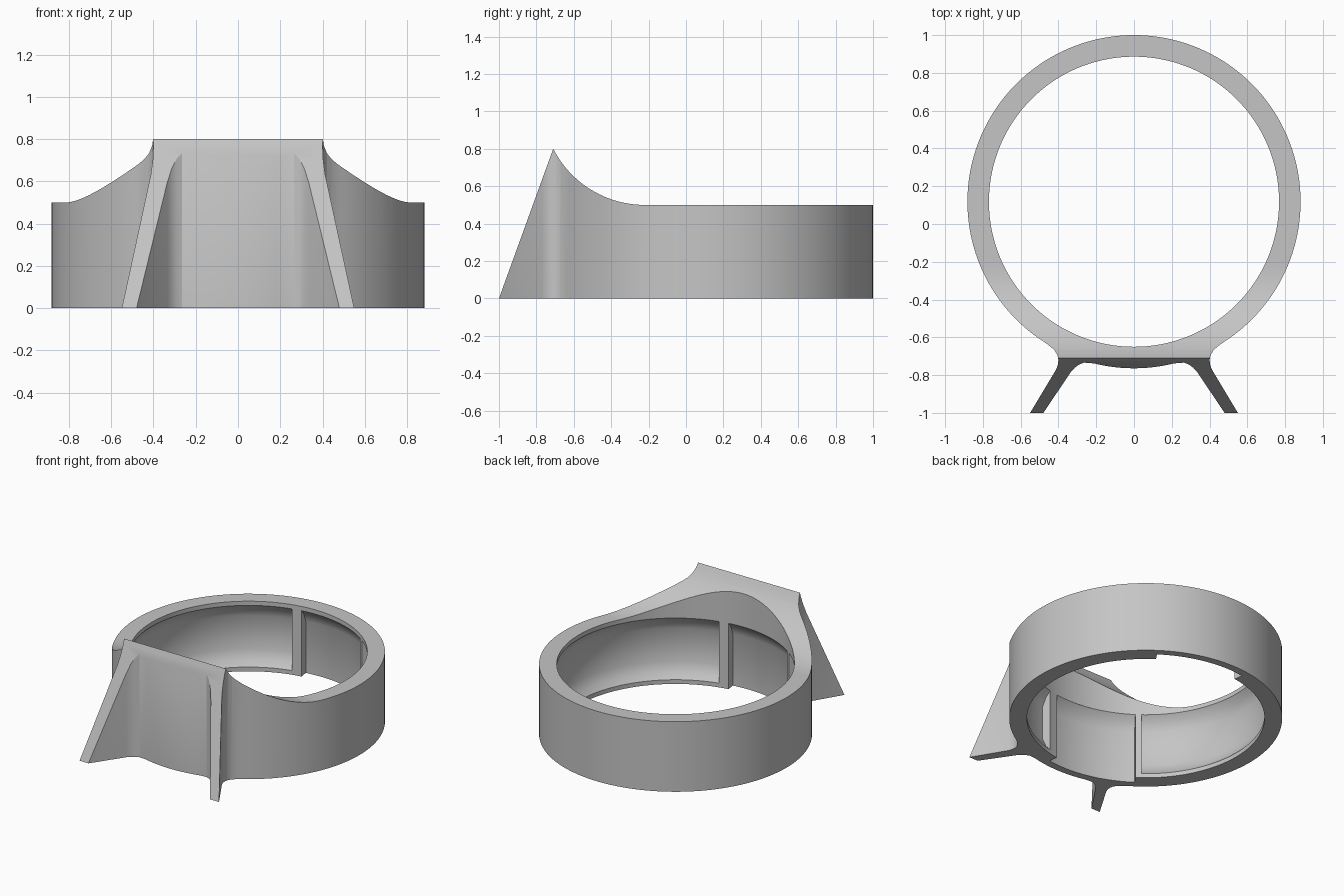
import bpy, bmesh
from math import sin, cos, radians, sqrt
from mathutils import Vector

old = bpy.data.objects.get("Cube")
if old:
    bpy.data.objects.remove(old, do_unlink=True)

CY = 0.118                       # ring axis position in y
R_OUT, R_IN, R_GROOVE = 0.882, 0.768, 0.83

grey = bpy.data.materials.new("matte grey")
grey.use_nodes = True
COLOUR = (0.56, 0.56, 0.56, 1)
grey.diffuse_color = COLOUR
grey.node_tree.nodes["Principled BSDF"].inputs["Base Color"].default_value = COLOUR


def polar(r, deg):
    return r * cos(radians(deg)), CY + r * sin(radians(deg))


def make_object(name, bm):
    bmesh.ops.recalc_face_normals(bm, faces=bm.faces)
    mesh = bpy.data.meshes.new(name)
    bm.to_mesh(mesh)
    bm.free()
    mesh.materials.append(grey)
    obj = bpy.data.objects.new(name, mesh)
    bpy.context.collection.objects.link(obj)
    return obj


def prism(name, points, offset):
    """Extrude a closed outline of 3D points along an offset."""
    bm = bmesh.new()
    face = bm.faces.new([bm.verts.new(p) for p in points])
    new = bmesh.ops.extrude_face_region(bm, geom=[face])["geom"]
    verts = [v for v in new if isinstance(v, bmesh.types.BMVert)]
    bmesh.ops.translate(bm, verts=verts, vec=Vector(offset))
    return make_object(name, bm)


def sector(name, profile, start, end, step=2.5):
    """Sweep a closed (radius, z) profile around the ring axis."""
    bm = bmesh.new()
    n = round((end - start) / step)
    rows = []
    for i in range(n + 1):
        a = start + (end - start) * i / n
        rows.append([bm.verts.new((*polar(r, a), z)) for r, z in profile])
    m = len(profile)
    for a, b in zip(rows, rows[1:]):
        for j in range(m):
            k = (j + 1) % m
            bm.faces.new((a[j], a[k], b[k], b[j]))
    bm.faces.new(rows[0])
    bm.faces.new(rows[-1])
    return make_object(name, bm)


def apply_boolean(target, cutter, operation):
    mod = target.modifiers.new(cutter.name, "BOOLEAN")
    mod.object, mod.operation, mod.solver = cutter, operation, "EXACT"
    bpy.context.view_layer.objects.active = target
    bpy.ops.object.modifier_apply(modifier=mod.name)
    bpy.data.objects.remove(cutter, do_unlink=True)


# Plan outline: right half from front centre, out round the fin, to the back
half = [polar(R_OUT, -90 + 2 * i) for i in range(8)]
half += [(0.265, -0.734), (0.29, -0.744), (0.313, -0.76), (0.335, -0.785),
         (0.48, -1), (0.55, -1), (0.412, -0.77), (0.403, -0.745), (0.40, -0.72),
         (0.405, -0.695), (0.42, -0.67), (0.443, -0.648)]
half += [polar(R_OUT, -57.5 + 147.5 * i / 64) for i in range(65)]
outline = half + [(-x, y) for x, y in half[-2:0:-1]]
body = prism("ring_with_fins", [(x, y, 0) for x, y in outline], (0, 0, 1))

# Side shape: sloping front, swept crest, level rear
R_SWEEP, Y_FLAT, Y_CREST = 0.55, -0.22, -0.71
side = [(-1, 0), (1.1, 0), (1.1, 0.5)]
for i in range(25):
    y = Y_FLAT + (Y_CREST - Y_FLAT) * i / 24
    side.append((y, 0.5 + R_SWEEP - sqrt(R_SWEEP ** 2 - (y - Y_FLAT) ** 2)))
apply_boolean(body, prism("side_shape", [(-1.2, y, z) for y, z in side], (2.4, 0, 0)),
              "INTERSECT")

# Central bore
bore = [polar(R_IN, 2.5 * i) for i in range(144)]
apply_boolean(body, prism("bore", [(x, y, -0.1) for x, y in bore], (0, 0, 1.2)),
              "DIFFERENCE")

# Inner recesses: closed grooves and slots open at the bottom, ribs left between
R_CUT = 0.74
groove = [(R_CUT, 0.03), (R_IN, 0.03), (0.80, 0.065), (R_GROOVE, 0.13),
          (R_GROOVE, 0.37), (0.80, 0.435), (R_IN, 0.47), (R_CUT, 0.47)]
slot = [(R_CUT, -0.1), (R_GROOVE, -0.1)] + groove[4:]
for turn in (0, 180):
    apply_boolean(body, sector("groove", groove, 103.5 + turn, 232 + turn), "DIFFERENCE")
    apply_boolean(body, sector("slot", slot, 55 + turn, 98.5 + turn), "DIFFERENCE")

bpy.ops.object.select_all(action="DESELECT")
body.select_set(True)
bpy.context.view_layer.objects.active = body
bpy.ops.object.shade_smooth_by_angle(angle=radians(25))
